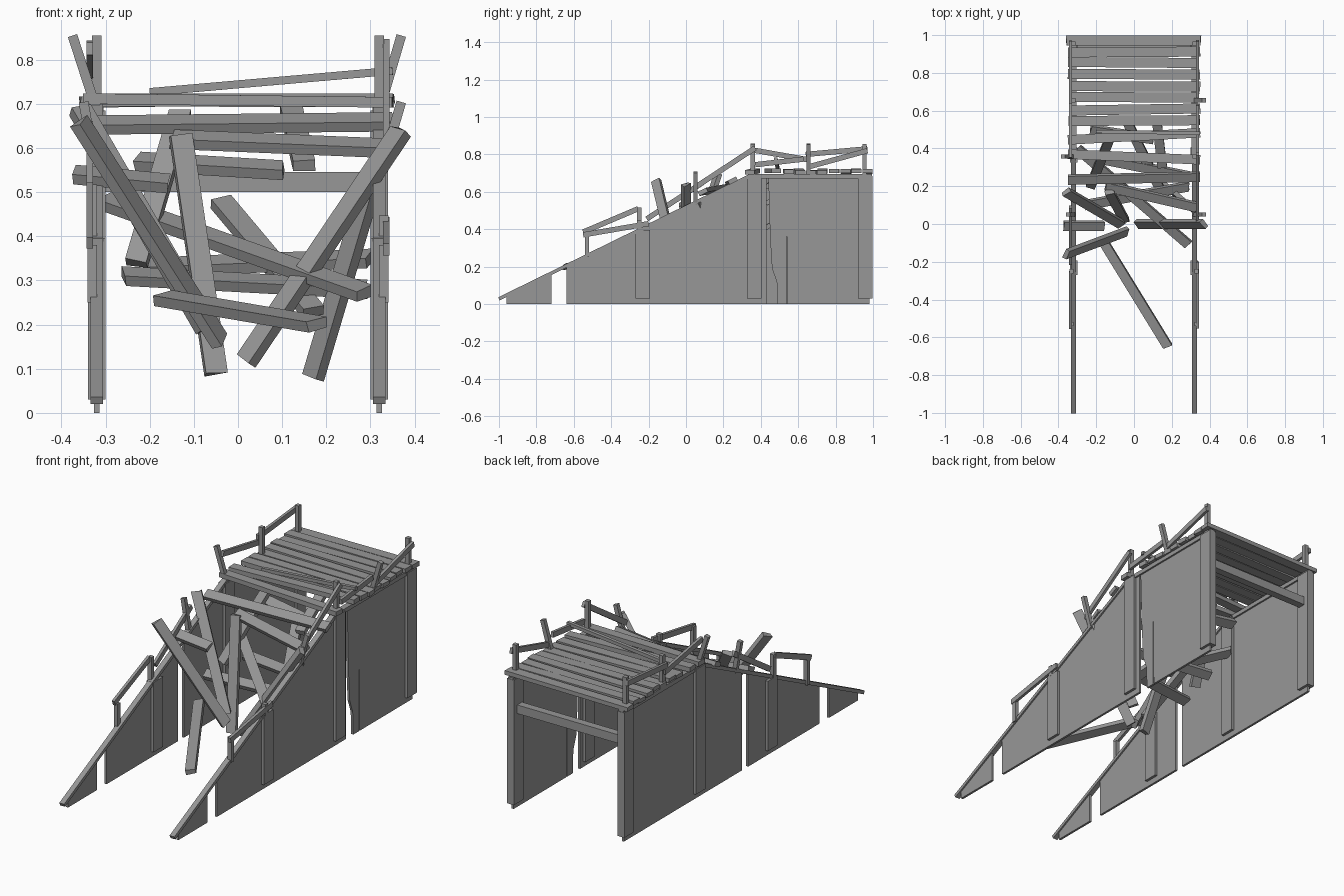
import bpy, bmesh, random
from mathutils import Vector, Matrix

if "Cube" in bpy.data.objects:
    bpy.data.objects.remove(bpy.data.objects["Cube"])

random.seed(4)
W = 0.32                      # half distance between the walls
KNEE = 0.357                  # where the slope meets the deck
SLOPE_UP = Vector((0, -0.45, 0.9))
SIDES = ((-1, "left"), (1, "right"))

# dark weathered wood
wood = bpy.data.materials.new("weathered_wood")
wood.diffuse_color = (0.31, 0.31, 0.31, 1)
wood.use_nodes = True
wood.node_tree.nodes["Principled BSDF"].inputs["Base Color"].default_value = wood.diffuse_color


def ramp(y):
    return min(0.685, 0.51 + y * 0.49)


def finish(name, bm):
    bmesh.ops.recalc_face_normals(bm, faces=bm.faces)
    me = bpy.data.meshes.new(name)
    bm.to_mesh(me)
    bm.free()
    me.materials.append(wood)
    ob = bpy.data.objects.new(name, me)
    bpy.context.collection.objects.link(ob)


def beam(name, a, b, w, t, up=Vector((0, 0, 1)), chip=0.0):
    """Board from a to b: w across, t along the up hint, chip skews the ends."""
    a, b = Vector(a), Vector(b)
    d = (b - a).normalized()
    side = Vector(up).cross(d).normalized()
    bm = bmesh.new()
    bmesh.ops.create_cube(bm, size=1)
    for v in bm.verts:
        v.co = (v.co.x * (b - a).length + random.uniform(-chip, chip), v.co.y * w, v.co.z * t)
    rot = Matrix((d, side, d.cross(side))).transposed().to_4x4()
    bm.transform(Matrix.Translation((a + b) / 2) @ rot)
    finish(name, bm)


def panel(name, x, y0, y1, crack=(), t=0.012):
    """Wall panel from y0 to y1 under the ramp line; crack replaces its front edge."""
    pts = [(y0, 0), (y1, 0), (y1, ramp(y1))]
    if y0 < KNEE < y1:
        pts.append((KNEE, ramp(KNEE)))
    pts += [(y0, ramp(y0))] if not crack else list(crack)
    bm = bmesh.new()
    f = bm.faces.new([bm.verts.new((x - t / 2, y, z)) for y, z in pts])
    r = bmesh.ops.extrude_face_region(bm, geom=[f])
    bmesh.ops.translate(bm, vec=(t, 0, 0),
                        verts=[v for v in r['geom'] if isinstance(v, bmesh.types.BMVert)])
    finish(name, bm)


# walls: missing strips, and a crack on the right side
for s, side in SIDES:
    panel(side + "_wall_toe", s * W, -0.96, -0.72)
panel("left_wall_low", -W, -0.64, -0.05)
panel("left_wall_high", -W, 0, 0.98)
panel("right_wall_front", W, -0.64, 0.43)
panel("right_wall_strip", W, 0.49, 0.537, [(0.537, 0.685), (0.44, 0.685), (0.45, 0.35), (0.46, 0.19), (0.485, 0.12)])
panel("right_wall_back", W, 0.543, 0.98, [(0.537, 0.685), (0.537, 0.5)])

# wall posts, sloped rails and level top rails
for s, side in SIDES:
    x = s * W
    for y in (-0.232, 0.365, 0.958):
        beam(side + "_wall_post", (x, y, 0.03), (x, y, ramp(y)), 0.078, 0.04, (1, 0, 0))
    beam(side + "_slope_rail", (x, -1, 0.028), (x, 0.36, 0.695), 0.028, 0.018)
    beam(side + "_top_rail", (x, 0.35, 0.683), (x, 0.995, 0.683), 0.03, 0.022)
beam("back_cross_beam", (-W, 0.95, 0.523), (W, 0.95, 0.523), 0.04, 0.045)

# deck planks, slightly uneven
for i in range(8):
    y = 0.975 - 0.0615 * i
    e = 0.355 if i == 0 else 0.345
    j = [random.uniform(-0.006, 0.006) for _ in range(4)]
    beam("deck_plank", (-e + j[0], y + j[1], 0.707 + j[2]), (e + j[2], y + j[3], 0.709 - j[0]), 0.053, 0.022, chip=0.003)

# shifted planks at the top of the slope: y at the left and right end
for ya, yb in ((0.445, 0.483), (0.37, 0.34), (0.235, 0.25)):
    up = SLOPE_UP if yb < 0.3 else (0, 0, 1)
    beam("loose_plank", (-0.35, ya, ramp(ya) + 0.027), (0.35, yb, ramp(yb) + 0.027), 0.05, 0.024, up)
beam("loose_rail", (-0.2, 0.49, 0.727), (0.35, 0.48, 0.775), 0.018, 0.018)


# planks that fell between the walls, each from one end to the other
def fallen(*ends):
    beam("fallen_plank", ends[:3], ends[3:], 0.05, 0.025, SLOPE_UP, 0.006)


fallen(-0.36, -0.16, 0.66, -0.04, -0.04, 0.16)
fallen(-0.36, 0.17, 0.69, -0.07, 0, 0.19)
fallen(0.02, 0, 0.12, 0.37, 0, 0.64)
fallen(-0.17, -0.08, 0.26, 0.18, -0.65, 0.2)
fallen(-0.13, 0.17, 0.63, -0.05, 0.02, 0.09)
fallen(0.31, 0.08, 0.55, 0.17, 0.2, 0.08)
fallen(-0.3, 0.4, 0.48, 0.29, -0.11, 0.27)
fallen(-0.26, 0.1, 0.31, 0.29, 0.2, 0.28)
fallen(-0.2, 0.35, 0.33, 0.3, 0.25, 0.35)
fallen(-0.13, 0.45, 0.68, -0.23, 0.2, 0.34)
fallen(-0.04, 0.55, 0.48, 0.17, 0.12, 0.23)
fallen(-0.15, 0.2, 0.62, 0.33, 0.09, 0.6)
fallen(0.12, 0.55, 0.69, 0.15, 0.3, 0.56)
fallen(-0.37, -0.01, 0.54, -0.16, -0.01, 0.52)
fallen(-0.23, 0.5, 0.57, 0.1, 0.45, 0.55)

# railing posts: y and outward lean of the left and right one
for y, lean_l, lean_r in ((0.955, 0, 0), (0.655, 0, 0.05), (KNEE, 0.055, 0),
                          (0.05, 0.03, 0.05), (-0.25, 0, 0), (-0.53, 0, 0)):
    for s, lean in ((-1, lean_l), (1, lean_r)):
        x = s * (W if y > 0 else W + 0.01)
        top = 0.17 if y > 0 else 0.13
        if y == -0.25 and s > 0:
            top = 0.06
        beam("railing_post", (x, y, ramp(y)), (x + s * lean, y, ramp(y) + top), 0.022, 0.022, (0, 1, 0))


# broken handrails: side, then start and end as y, z
def handrail(s, ya, za, yb, zb):
    x = s * (W + 0.016)
    beam("handrail", (x, ya, za), (x, yb, zb), 0.015, 0.028)


handrail(-1, 0.64, 0.8, 0.97, 0.83)
handrail(1, 0.66, 0.735, 0.97, 0.82)
handrail(-1, 0.35, 0.825, 0.66, 0.77)
handrail(1, 0.37, 0.745, 0.63, 0.775)
handrail(-1, -0.21, 0.455, 0.09, 0.65)
handrail(1, 0.02, 0.605, 0.37, 0.835)
handrail(-1, -0.55, 0.385, -0.255, 0.51)
handrail(1, -0.55, 0.37, -0.2, 0.43)
